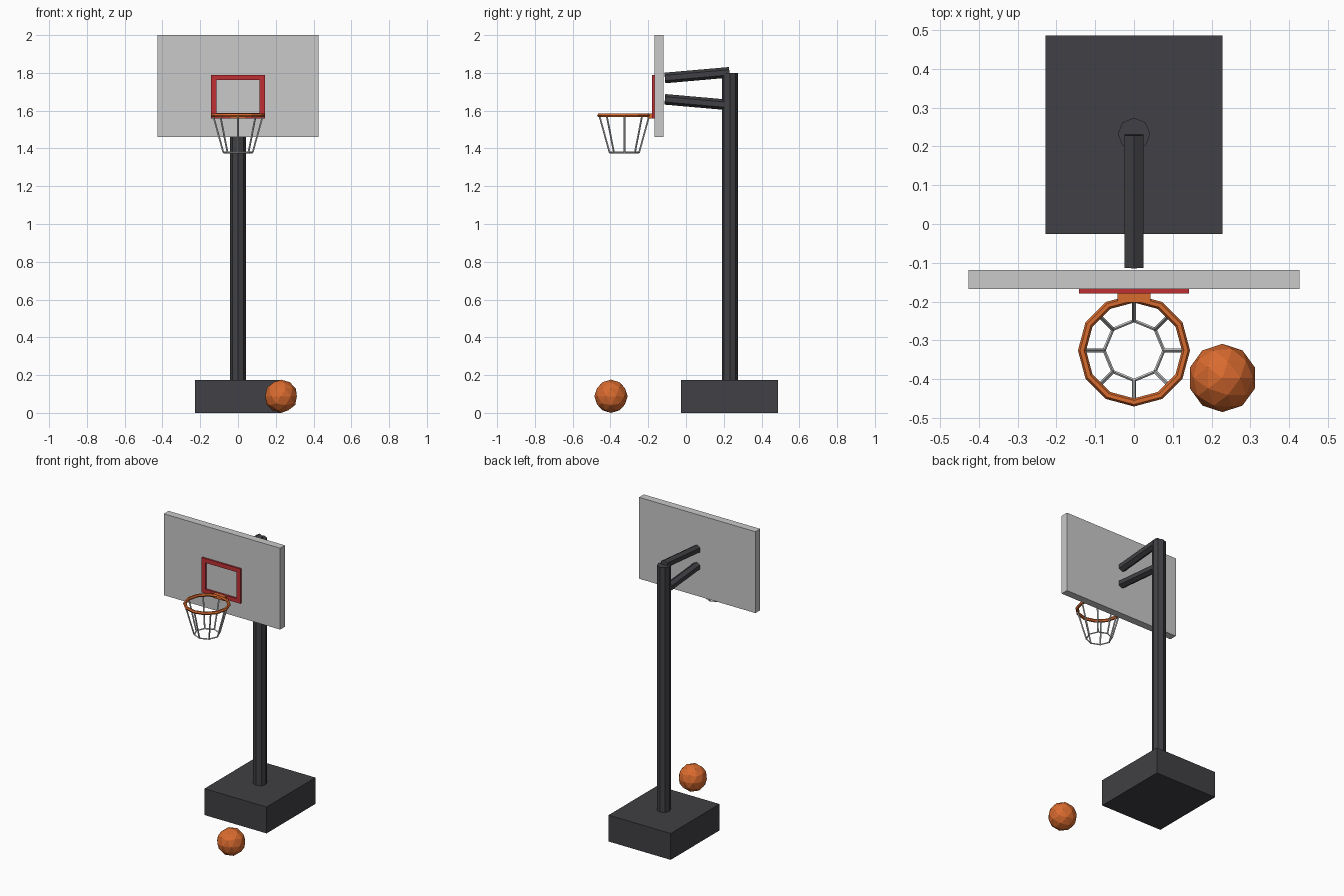
import bpy, bmesh, math
from mathutils import Vector, Matrix

if "Cube" in bpy.data.objects:
    bpy.data.objects.remove(bpy.data.objects["Cube"])


def material(name, r, g, b):
    m = bpy.data.materials.new(name)
    m.diffuse_color = (r, g, b, 1)
    m.use_nodes = True
    m.node_tree.nodes["Principled BSDF"].inputs["Base Color"].default_value = m.diffuse_color
    return m


DARK = material("dark_metal", 0.052, 0.051, 0.058)
BOARD = material("board_grey", 0.58, 0.59, 0.58)
RED = material("red_paint", 0.53, 0.03, 0.035)
ORANGE = material("orange", 0.69, 0.145, 0.028)
NET = material("net_white", 0.68, 0.69, 0.70)


def finish(name, bm, mat):
    bmesh.ops.recalc_face_normals(bm, faces=bm.faces)
    me = bpy.data.meshes.new(name)
    bm.to_mesh(me)
    bm.free()
    me.materials.append(mat)
    ob = bpy.data.objects.new(name, me)
    bpy.context.collection.objects.link(ob)
    return ob


def add_box(bm, lo, hi):
    lo, hi = Vector(lo), Vector(hi)
    size = hi - lo
    mtx = Matrix.Translation((lo + hi) / 2) @ Matrix.Diagonal((*size, 1))
    bmesh.ops.create_cube(bm, size=1, matrix=mtx)


def box(name, lo, hi, mat):
    bm = bmesh.new()
    add_box(bm, lo, hi)
    return finish(name, bm, mat)


def add_rod(bm, a, b, r, sides):
    a, b = Vector(a), Vector(b)
    d = b - a
    # local x stays horizontal for rods lying in the y-z plane
    z = d.normalized()
    x = Vector((1, 0, 0)) if abs(z.x) < 1e-4 else Vector((0, 0, 1)).cross(z).normalized()
    rot = Matrix((x, z.cross(x), z)).transposed().to_4x4()
    bmesh.ops.create_cone(bm, cap_ends=True, segments=sides, radius1=r, radius2=r,
                          depth=d.length, matrix=Matrix.Translation((a + b) / 2) @ rot)


def rod(name, a, b, r, sides, mat):
    bm = bmesh.new()
    add_rod(bm, a, b, r, sides)
    return finish(name, bm, mat)


def add_ring(bm, centre, R, r, n, m):
    c = Vector(centre)
    rings = []
    for i in range(n):
        a = 2 * math.pi * i / n
        ring = []
        for j in range(m):
            t = 2 * math.pi * j / m
            rr = R + r * math.cos(t)
            ring.append(bm.verts.new(c + Vector((rr * math.cos(a), rr * math.sin(a), r * math.sin(t)))))
        rings.append(ring)
    for i in range(n):
        p, q = rings[i], rings[(i + 1) % n]
        for j in range(m):
            k = (j + 1) % m
            bm.faces.new((p[j], q[j], q[k], p[k]))


# stand
box("base", (-0.228, -0.026, 0), (0.228, 0.486, 0.175), DARK)
rod("pole", (0, 0.232, 0.17), (0, 0.232, 1.8), 0.042, 8, DARK)
rod("upper_arm", (0, -0.112, 1.773), (0, 0.23, 1.803), 0.028, 6, DARK)
rod("lower_arm", (0, -0.112, 1.66), (0, 0.23, 1.63), 0.028, 6, DARK)

# backboard and red target frame
box("backboard", (-0.427, -0.168, 1.46), (0.427, -0.118, 2.0), BOARD)
bm = bmesh.new()
X, W, Z0, Z1, Y0, Y1 = 0.142, 0.028, 1.559, 1.79, -0.179, -0.167
for s in (-1, 1):
    xa, xb = sorted((s * X, s * (X - W)))
    add_box(bm, (xa, Y0, Z0), (xb, Y1, Z1))
for z in (Z0, Z1 - W):
    add_box(bm, (-X + W, Y0, z), (X - W, Y1, z + W))
finish("target_frame", bm, RED)

# hoop
CY = -0.326
box("rim_bracket", (-0.042, -0.203, 1.559), (0.042, -0.17, 1.585), ORANGE)
bm = bmesh.new()
add_ring(bm, (0, CY, 1.575), 0.134, 0.0105, 12, 6)
finish("rim", bm, ORANGE)

# net: eight strands and a lower ring
bm = bmesh.new()
for i in range(8):
    a = i * math.pi / 4
    c, s = math.cos(a), math.sin(a)
    add_rod(bm, (0.131 * c, CY + 0.131 * s, 1.57), (0.078 * c, CY + 0.078 * s, 1.378), 0.005, 5)
add_ring(bm, (0, CY, 1.378), 0.077, 0.0045, 8, 4)
finish("net", bm, NET)

# ball
bm = bmesh.new()
bmesh.ops.create_icosphere(bm, subdivisions=2, radius=0.088,
                           matrix=Matrix.Translation((0.228, -0.397, 0.088)))
finish("ball", bm, ORANGE)
